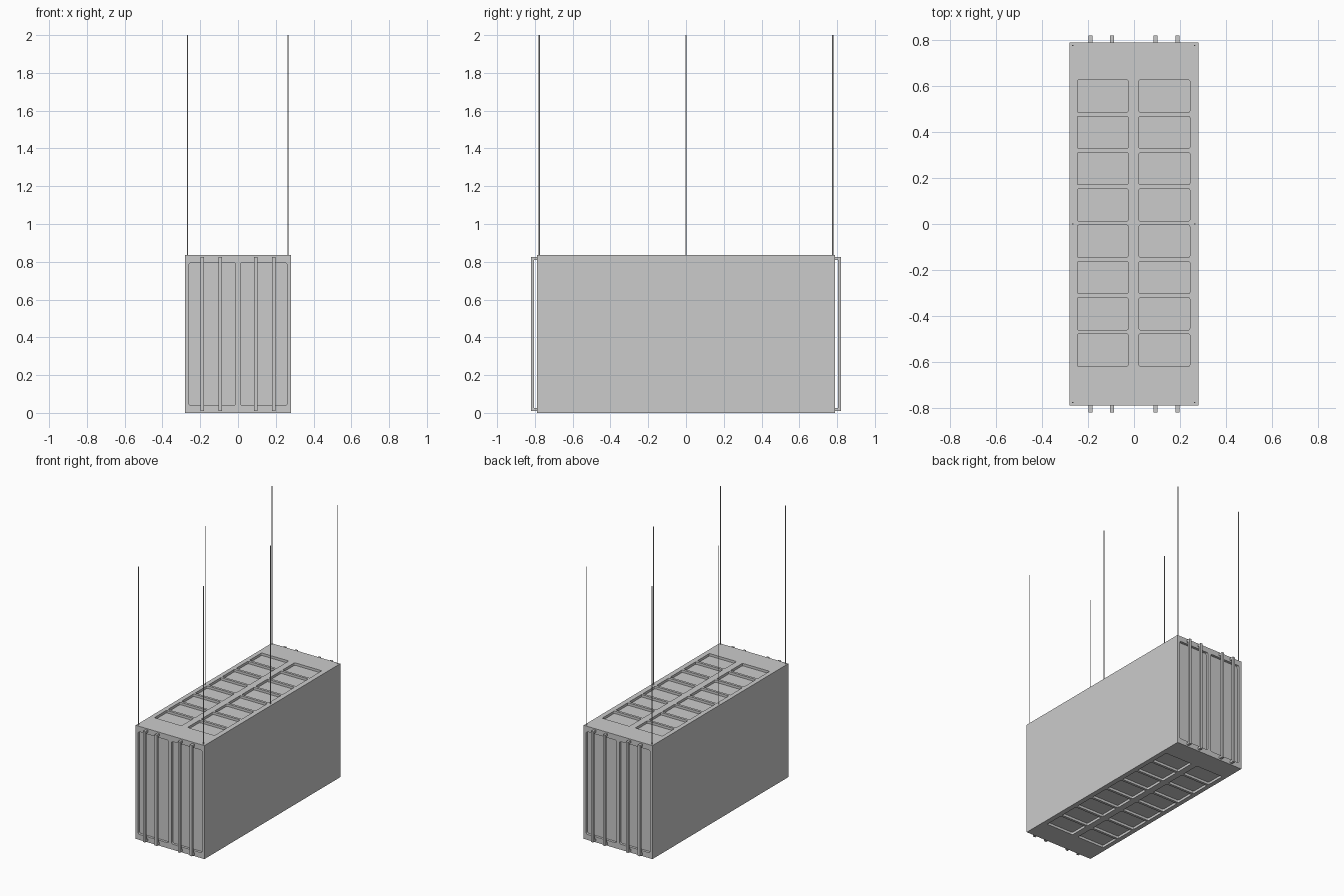
import bpy, bmesh, math
from mathutils import Matrix, Vector

if "Cube" in bpy.data.objects:
    bpy.data.objects.remove(bpy.data.objects["Cube"])

HX, HY, HZ = 0.28, 0.79, 0.835   # half width, half length, height
DEPTH = 0.018                    # recess depth


def finish(name, bm):
    bmesh.ops.recalc_face_normals(bm, faces=bm.faces)
    me = bpy.data.meshes.new(name)
    bm.to_mesh(me)
    bm.free()
    ob = bpy.data.objects.new(name, me)
    bpy.context.collection.objects.link(ob)
    return ob


def box(bm, lo, hi):
    lo, hi = Vector(lo), Vector(hi)
    m = Matrix.Translation((lo + hi) / 2) @ Matrix.Diagonal((*(hi - lo), 1))
    return bmesh.ops.create_cube(bm, size=1, matrix=m)["verts"]


def pocket(bm, lo, hi, axis, r=0.006):
    # box with its four edges along the cutting axis rounded
    verts = box(bm, lo, hi)
    edges = {e for v in verts for e in v.link_edges
             if abs((e.verts[0].co - e.verts[1].co).normalized()[axis]) > 0.9}
    bmesh.ops.bevel(bm, geom=list(edges), offset=r, segments=3,
                    profile=0.5, affect='EDGES')


# Main housing
bm = bmesh.new()
box(bm, (-HX, -HY, 0), (HX, HY, HZ))
housing = finish("housing", bm)

# Recess cutters: two rows of eight on top and bottom, two tall ones per end
bm = bmesh.new()
for x0, x1 in ((-0.247, -0.026), (0.022, 0.243)):
    for i in range(8):
        y = (i - 3.5) * 0.158 + 0.004
        for zc in (0, HZ):
            pocket(bm, (x0, y - 0.07, zc - DEPTH), (x1, y + 0.07, zc + DEPTH), 2)
for x0, x1 in ((-0.26, -0.012), (0.012, 0.26)):
    for yc in (-HY, HY):
        pocket(bm, (x0, yc - DEPTH, 0.04), (x1, yc + DEPTH, 0.795), 1, 0.012)
cutter = finish("recess_cutter", bm)
cutter.hide_render = True

mod = housing.modifiers.new("recesses", 'BOOLEAN')
mod.operation = 'DIFFERENCE'
mod.solver = 'EXACT'
mod.object = cutter
bpy.context.view_layer.objects.active = housing
bpy.ops.object.modifier_apply(modifier=mod.name)
bpy.data.objects.remove(cutter)

# Upright bars with stand-offs on both ends
for side, label in ((-1, "front"), (1, "back")):
    for n, x in enumerate((-0.19, -0.095, 0.093, 0.19)):
        w, z0, z1, t = 0.009, 0.01, 0.825, 0.016
        outer, inner = 0.82, 0.804
        prof = [(HY - 0.002, z0), (outer, z0), (outer, z1), (HY - 0.002, z1),
                (HY - 0.002, z1 - t), (inner, z1 - t), (inner, z0 + t), (HY - 0.002, z0 + t)]
        bm = bmesh.new()
        f = bm.faces.new([bm.verts.new((x - w, side * y, z)) for y, z in prof])
        ext = bmesh.ops.extrude_face_region(bm, geom=[f], use_keep_orig=True)
        bmesh.ops.translate(bm, vec=(2 * w, 0, 0),
                            verts=[g for g in ext["geom"] if isinstance(g, bmesh.types.BMVert)])
        finish(f"{label}_bar_{n + 1}", bm)

# Six thin suspension rods
n = 0
for x in (-0.267, 0.264):
    for y in (-0.777, 0, 0.777):
        n += 1
        bm = bmesh.new()
        z0 = HZ - 0.005
        bmesh.ops.create_cone(bm, cap_ends=True, segments=12, radius1=0.003,
                              radius2=0.003, depth=2 - z0,
                              matrix=Matrix.Translation((x, y, (2 + z0) / 2)))
        rod = finish(f"suspension_rod_{n}", bm)
        bpy.ops.object.select_all(action='DESELECT')
        rod.select_set(True)
        bpy.context.view_layer.objects.active = rod
        bpy.ops.object.shade_smooth_by_angle(angle=math.radians(40))
